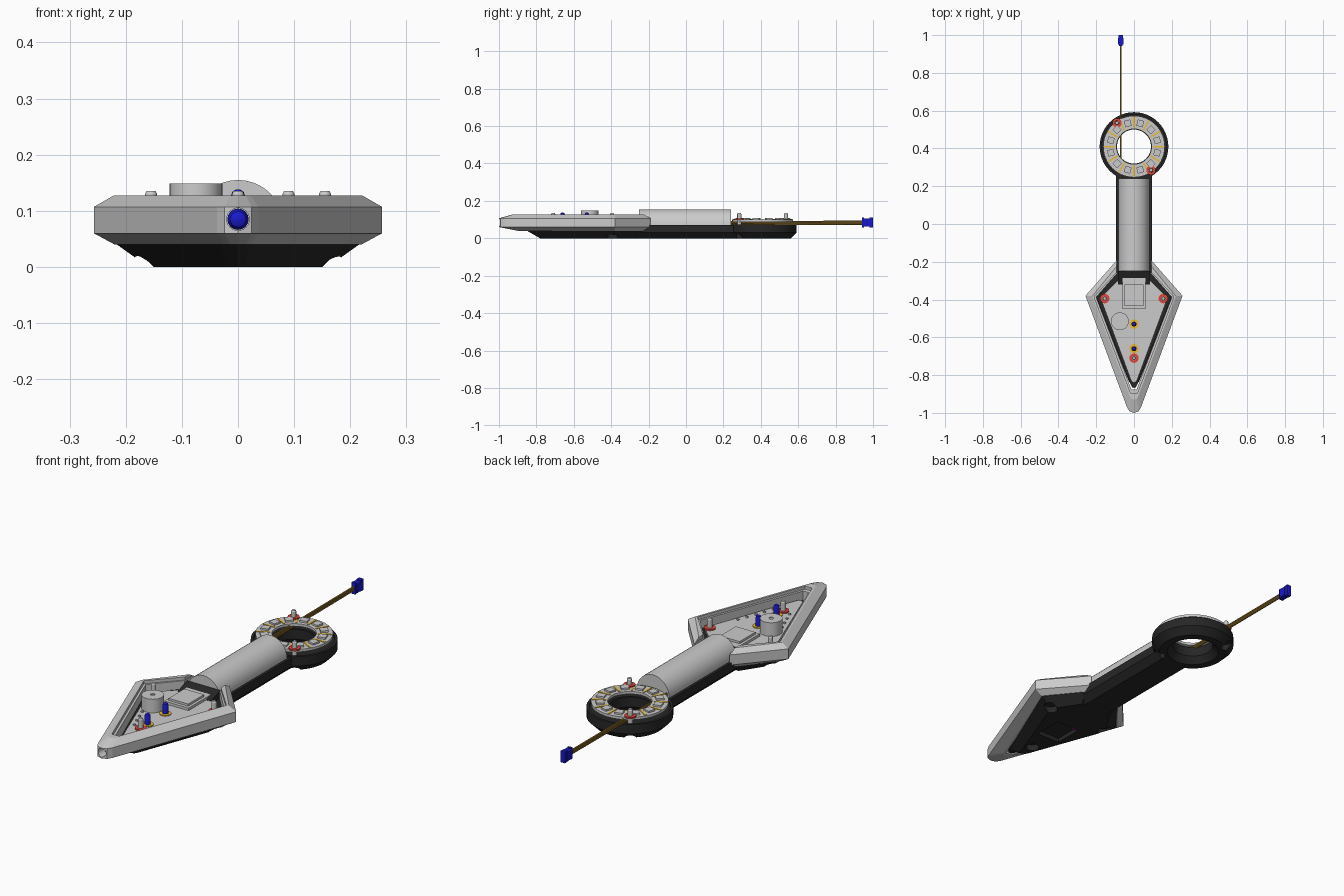
import bpy, bmesh, math
from mathutils import Vector

if "Cube" in bpy.data.objects:
    bpy.data.objects.remove(bpy.data.objects["Cube"])

def mat(name, c):
    m = bpy.data.materials.new(name)
    m.diffuse_color = (*c, 1)
    m.use_nodes = True
    m.node_tree.nodes["Principled BSDF"].inputs["Base Color"].default_value = m.diffuse_color
    return m

BLACK = mat("black_plastic", (.02, .02, .02))
RED = mat("red_collar", (.75, .06, .04))
BLUE = mat("blue_led", (.01, .01, .6))
GOLD = mat("gold_pad", (.85, .5, .03))
BROWN = mat("brown_wire", (.35, .2, .03))
PINK = mat("pink_switch", (.7, .03, .5))

def finish(name, bm, m=None, smooth=False):
    bmesh.ops.recalc_face_normals(bm, faces=bm.faces)
    me = bpy.data.meshes.new(name)
    bm.to_mesh(me)
    bm.free()
    ob = bpy.data.objects.new(name, me)
    bpy.context.collection.objects.link(ob)
    if m:
        me.materials.append(m)
    if smooth:
        bpy.ops.object.select_all(action='DESELECT')
        bpy.context.view_layer.objects.active = ob
        ob.select_set(True)
        bpy.ops.object.shade_smooth_by_angle(angle=math.radians(30))
    return ob

def loft(name, rings, m=None, smooth=False, closed=False):
    """Skin a list of equal-length point rings; cap the ends, or close into a loop."""
    bm = bmesh.new()
    vs = [[bm.verts.new(p) for p in r] for r in rings]
    n = len(vs[0])
    pairs = list(zip(vs, vs[1:])) + ([(vs[-1], vs[0])] if closed else [])
    for a, b in pairs:
        for i in range(n):
            j = (i + 1) % n
            bm.faces.new((a[i], a[j], b[j], b[i]))
    if not closed:
        bm.faces.new(vs[0])
        bm.faces.new(vs[-1])
    return finish(name, bm, m, smooth)

def prism(name, pts, z0, z1, m=None):
    return loft(name, [[(x, y, z) for x, y in pts] for z in (z0, z1)], m)

def box(name, x0, x1, y0, y1, z0, z1, m=None):
    return prism(name, [(x0, y0), (x1, y0), (x1, y1), (x0, y1)], z0, z1, m)

def circle(r, x, y, z, n):
    return [(x + r * math.cos(2 * math.pi * i / n), y + r * math.sin(2 * math.pi * i / n), z) for i in range(n)]

def lathe(name, prof, x, y, m=None, n=24, closed=False):
    return loft(name, [circle(r, x, y, z, n) for r, z in prof], m, True, closed)

def rod(name, a, b, r, m=None, n=16):
    """Cylinder running along y."""
    rings = [[(x + r * math.cos(2 * math.pi * i / n), y, z + r * math.sin(2 * math.pi * i / n))
              for i in range(n)] for x, y, z in (a, b)]
    return loft(name, rings, m, True)

def mirror(half):
    return half + [(-x, y) for x, y in reversed(half) if abs(x) > 1e-6]

def kite(wx, wy, ty, tr, ey, hx=.09):
    return mirror([(hx, ey), (wx, wy), (tr, ty + tr * .8), (tr * .65, ty + tr * .22), (0, ty)])

def kites(name, levels, m=None):
    return loft(name, [[(x, y, z) for x, y in kite(*k)] for z, *k in levels], m)

def cut(ob, cutter):
    md = ob.modifiers.new("cut", 'BOOLEAN')
    md.operation, md.solver, md.object = 'DIFFERENCE', 'EXACT', cutter
    bpy.context.view_layer.objects.active = ob
    bpy.ops.object.modifier_apply(modifier="cut")
    bpy.data.objects.remove(cutter)

CY = .41  # ring centre
BLADE_POSTS = [(-.155, -.395), (.155, -.395), (0, -.71)]
RING_POSTS = [(-.09, CY + .125), (.09, CY - .125)]

# Grey blade frame with open middle, inner ledge and tip hole
frame = kites("blade_frame", [(.04, .22, -.383, -.90, .022, -.222),
                              (.06, .257, -.38, -1, .037, -.19),
                              (.107, .257, -.38, -1, .037, -.19),
                              (.127, .222, -.383, -.93, .022, -.222)])
cut(frame, prism("cutter", mirror([(.09, -.1), (.09, -.262), (.2, -.388), (.014, -.875)]), -.1, .3))
cut(frame, prism("cutter", mirror([(.092, -.1), (.092, -.256), (.211, -.386), (.018, -.895)]), .113, .3))
cut(frame, rod("cutter", (0, -1.05, .085), (0, -.885, .085), .02, n=24))
lathe_pts = [(.019, -.89), (.019, -.945), (.014, -.958), (.004, -.963)]
loft("tip_led", [[(r * math.cos(a * math.pi / 8), y, .085 + r * math.sin(a * math.pi / 8)) for a in range(16)]
                 for r, y in lathe_pts], BLUE, True)

# Black tray under the blade
tray = kites("blade_tray", [(0, .16, -.39, -.78, .02, -.27, .08),
                            (.04, .216, -.385, -.85, .03, -.225),
                            (.041, .199, -.388, -.868, .014, -.262),
                            (.075, .199, -.388, -.868, .014, -.262)], BLACK)
for x, y in BLADE_POSTS:
    cut(tray, prism("cutter", [p[:2] for p in circle(.03, x, y, 0, 20)], -.05, .03))
cut(tray, box("cutter", -.06, .06, -.6, -.46, -.05, .02))
box("switch", -.055, -.035, -.475, -.465, .005, .03, PINK)

# Handle: black chamfered base and grey rounded cover
sec = mirror([(.065, 0), (.095, .03), (.095, .07)])
loft("handle_base", [[(x, y, z) for x, z in sec] for y in (-.27, .27)], BLACK)
arc = [(.083 * math.cos(math.pi * i / 20), .07 + .085 * math.sin(math.pi * i / 20)) for i in range(21)]
loft("handle_cover", [[(x, y, z) for x, z in arc] for y in (-.25, .24)], None, True)
ramp = [(-.25, .07), (-.32, .07), (-.32, .087), (-.25, .11)]
loft("handle_ramp", [[(x, y, z) for y, z in ramp] for x in (-.085, .085)], BLACK)

# Black ring base with a recess on top
ring = lathe("ring_base", [(.15, 0), (.182, .032), (.182, .075), (.17, .075), (.17, .066), (.1, .066),
                           (.1, .075), (.09, .075), (.09, .03), (.115, 0)], 0, CY, BLACK, 48, True)
for x, y in RING_POSTS:
    cut(ring, prism("cutter", [p[:2] for p in circle(.025, x, y, 0, 20)], -.05, .03))

# Ring board with lamps and gold pads
lathe("ring_board", [(.163, .088), (.163, .1), (.093, .1), (.093, .088)], 0, CY, None, 48, True)
for i in range(12):
    for name, off, r, lx, ly, h, m in (("ring_lamp", 15, .127, .017, .017, .108, None),
                                       ("ring_pad", 0, .13, .029, .004, .1025, GOLD)):
        a = math.radians(30 * i + off)
        u, v = Vector((math.cos(a), math.sin(a))), Vector((-math.sin(a), math.cos(a)))
        c = Vector((0, CY)) + u * r
        pts = [tuple(c + u * lx * s + v * ly * t) for s, t in ((-1, -1), (1, -1), (1, 1), (-1, 1))]
        prism(name, pts, .099, h, m)

# Blade board and its parts
board = kite(.178, -.39, -.84, .016, -.28, .065)
prism("blade_board", board, .074, .086)
box("chip_module", -.062, .062, -.45, -.27, .085, .098)
box("chip_lid", -.05, .05, -.435, -.32, .097, .108)
lathe("buzzer", [(.047, .085), (.047, .149), (.01, .149), (.01, .145)], -.075, -.515, None, 32)
for s in (-1, 1):
    for i in range(5):
        x, y = s * (.105 - .016 * i), -.53 - .042 * i
        box("small_component", x - .005, x + .005, y - .004, y + .004, .085, .092)

# Blue lamps on gold washers
for y in (-.53, -.66):
    lathe("lamp_washer", [(.025, .085), (.025, .09), (.012, .09), (.012, .085)], 0, y, GOLD, 24, True)
    lathe("blue_lamp", [(.013, .085), (.013, .126), (.01, .134), (.004, .138)], 0, y, BLUE, 20)

# Fixing posts: red collar and grey pin
for posts, z in ((BLADE_POSTS, .085), (RING_POSTS, .099)):
    for x, y in posts:
        lathe("post_collar", [(.025, z), (.025, z + .007), (.012, z + .007), (.012, z)], x, y, RED, 24, True)
        lathe("post_pin", [(.011, .06), (.011, .13), (.008, .135)], x, y, None, 16)

# Trailing wires with plug
for z in (.076, .083, .09):
    rod("wire", (-.07, .24, z - .002), (-.07, .96, z), .0045, BROWN, 8)
box("plug_body", -.084, -.056, .95, .985, .063, .105, BLUE)
box("plug_lip", -.081, -.059, .98, 1, .058, .11, BLUE)
box("plug_collar", -.08, -.06, .942, .952, .058, .11, BLUE)
